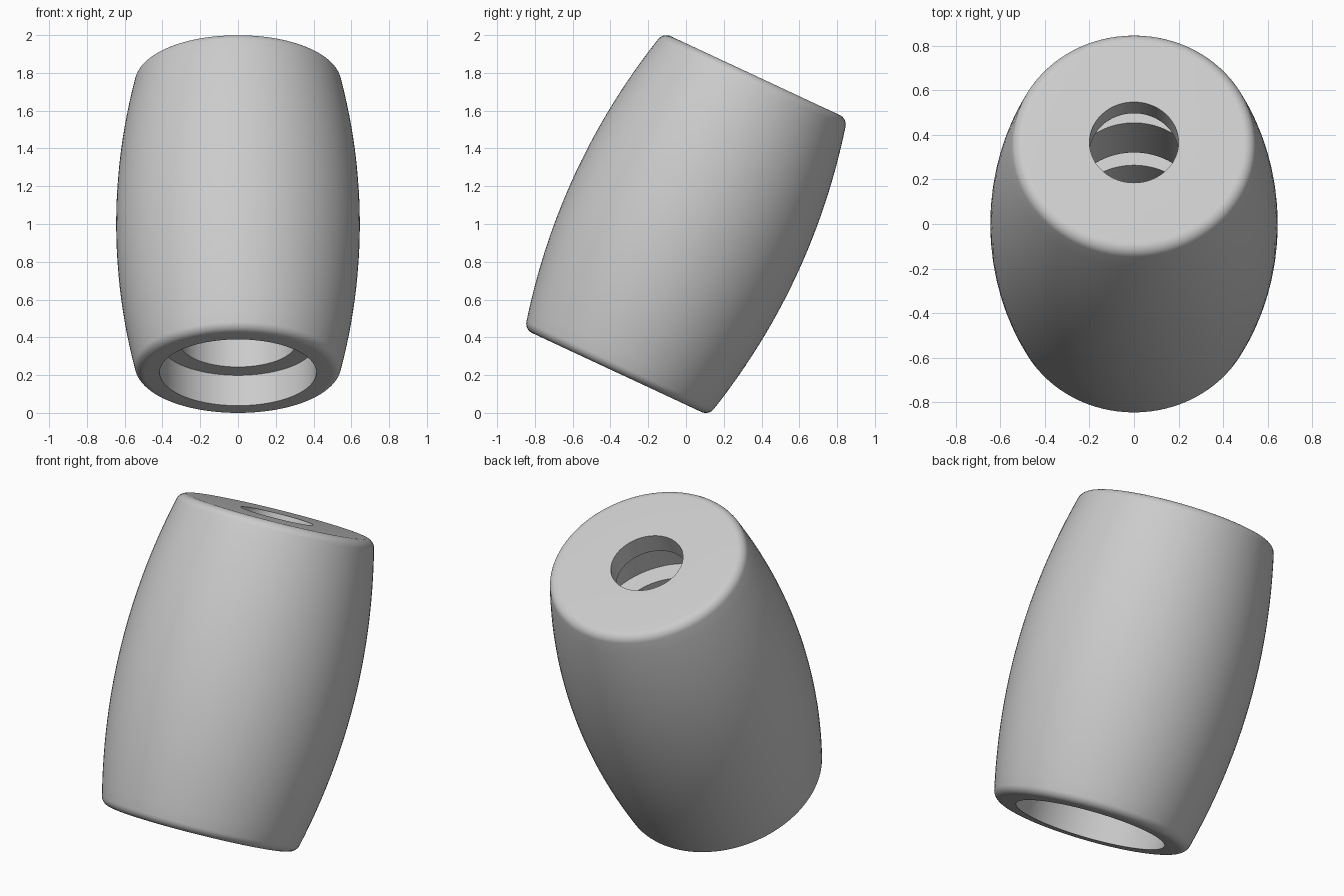
import bpy, bmesh, math
from mathutils import Matrix, Vector

if "Cube" in bpy.data.objects:
    bpy.data.objects.remove(bpy.data.objects["Cube"])

SEGMENTS = 96
TILT = math.radians(25)
HALF = 0.867        # half length along the axis
BELLY = 0.645       # widest outer radius
FILLET = 0.055      # rim rounding
RIM = 0.494         # radius of the flat end faces
WIDE, NARROW, HOLE = 0.415, 0.31, 0.2

grey = bpy.data.materials.new("light_grey")
grey.use_nodes = True
grey.diffuse_color = (0.6, 0.6, 0.6, 1)
grey.node_tree.nodes["Principled BSDF"].inputs["Base Color"].default_value = (0.6, 0.6, 0.6, 1)


def outer_profile():
    """Bulging side with a rounded rim at each end, from bottom to top."""
    lean = 0.235
    end_s = HALF - FILLET + FILLET * math.sin(lean)
    end_r = RIM + FILLET * math.cos(lean)
    side = []
    for i in range(25):
        t = -1 + i / 12
        side.append((BELLY - (BELLY - end_r) * t * t, end_s * t))
    rim = []
    for i in range(1, 9):
        a = lean + (math.pi / 2 - lean) * i / 8
        rim.append((RIM + FILLET * math.cos(a), HALF - FILLET + FILLET * math.sin(a)))
    return [(r, -s) for r, s in reversed(rim)] + side + rim


# Stepped bore, from the top hole down to the bottom mouth
bore = [
    (HOLE, HALF), (HOLE, 0.747),
    (WIDE, 0.747), (WIDE, 0.41),
    (NARROW, 0.41), (NARROW, 0.095),
    (WIDE, 0.095), (WIDE, -0.04),
    (NARROW, -0.04), (NARROW, -0.35),
    (WIDE, -0.35), (WIDE, -0.515),
    (NARROW, -0.515), (NARROW, -0.69),
    (WIDE, -0.69), (WIDE, -HALF),
]

# Revolve the closed section into the barrel
bm = bmesh.new()
rings = []
for r, s in outer_profile() + bore:
    ring = []
    for k in range(SEGMENTS):
        a = 2 * math.pi * k / SEGMENTS
        ring.append(bm.verts.new((r * math.cos(a), r * math.sin(a), s)))
    rings.append(ring)
for i, ring in enumerate(rings):
    above = rings[(i + 1) % len(rings)]
    for k in range(SEGMENTS):
        n = (k + 1) % SEGMENTS
        bm.faces.new((ring[k], ring[n], above[n], above[k]))
bmesh.ops.recalc_face_normals(bm, faces=bm.faces)

# Lean the axis back and stand it on its lower rim
bm.transform(Matrix.Rotation(-TILT, 4, 'X'))
low = min(v.co.z for v in bm.verts)
bmesh.ops.translate(bm, verts=bm.verts, vec=Vector((0, 0, -low)))

mesh = bpy.data.meshes.new("barrel_sleeve")
bm.to_mesh(mesh)
bm.free()
mesh.materials.append(grey)
barrel = bpy.data.objects.new("barrel_sleeve", mesh)
bpy.context.collection.objects.link(barrel)

# Smooth the curves and keep the step edges crisp
bpy.context.view_layer.objects.active = barrel
barrel.select_set(True)
bpy.ops.object.shade_smooth_by_angle(angle=math.radians(30))
